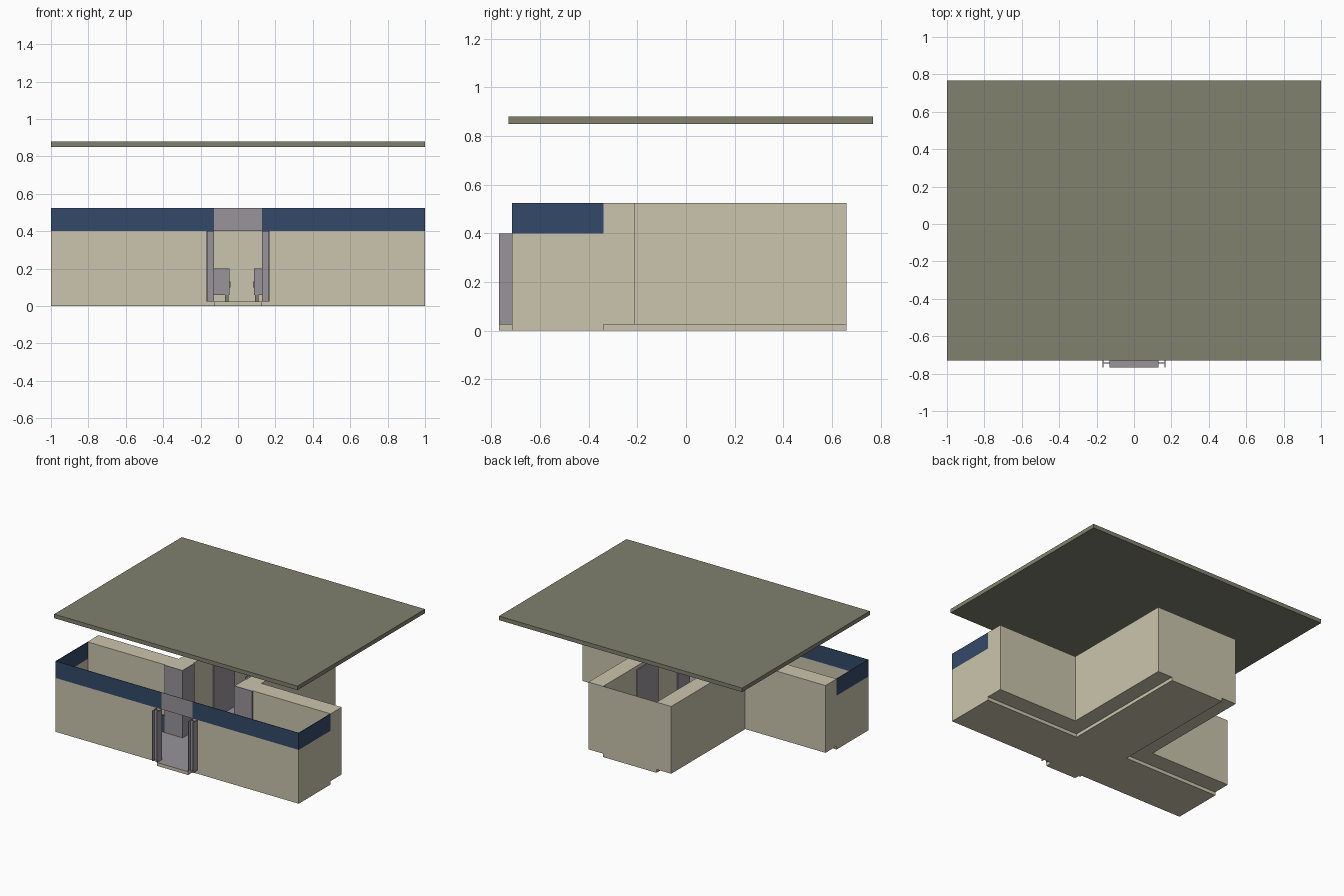
import bpy, bmesh

cube = bpy.data.objects.get("Cube")
if cube:
    bpy.data.objects.remove(cube, do_unlink=True)


def material(name, hex_code):
    srgb = [int(hex_code[i:i + 2], 16) / 255 for i in (0, 2, 4)]
    col = [c / 12.92 if c < 0.04 else ((c + 0.055) / 1.055) ** 2.4 for c in srgb] + [1]
    m = bpy.data.materials.new(name)
    m.use_nodes = True
    m.diffuse_color = col
    bsdf = m.node_tree.nodes["Principled BSDF"]
    bsdf.inputs["Base Color"].default_value = col
    bsdf.inputs["Roughness"].default_value = 0.9
    return m


BEIGE = material("beige plaster", "cac5ad")
BLUE = material("navy blue", "34496a")
GRAY = material("warm gray", "98949a")
OLIVE = material("olive gray roof", "81816f")


def prism(name, outline, z0, z1, mat, top=None):
    """Extrude a plan outline upward; top is an optional material for upward faces."""
    bm = bmesh.new()
    face = bm.faces.new([bm.verts.new((x, y, z0)) for x, y in outline])
    ext = bmesh.ops.extrude_face_region(bm, geom=[face])
    verts = [v for v in ext["geom"] if isinstance(v, bmesh.types.BMVert)]
    bmesh.ops.translate(bm, verts=verts, vec=(0, 0, z1 - z0))
    bmesh.ops.recalc_face_normals(bm, faces=bm.faces)
    if top:
        for f in bm.faces:
            f.material_index = int(f.normal.z > 0.5)
    mesh = bpy.data.meshes.new(name)
    bm.to_mesh(mesh)
    bm.free()
    mesh.materials.append(mat)
    if top:
        mesh.materials.append(top)
    ob = bpy.data.objects.new(name, mesh)
    bpy.context.collection.objects.link(ob)
    return ob


def box(name, x, y, z, mat, top=None):
    outline = [(x[0], y[0]), (x[1], y[0]), (x[1], y[1]), (x[0], y[1])]
    return prism(name, outline, z[0], z[1], mat, top)


def mirrored(ob):
    ob.modifiers.new("Mirror", 'MIRROR').use_axis[0] = True
    return ob


# Main plan lines
FRONT, INNER, BACK, REAR = -0.715, -0.34, -0.21, 0.66
HALL, HALL_OUT, DOOR = 0.22, 0.34, 0.127
FLOOR, BAND, TOP = 0.025, 0.4, 0.525
T = 0.004

# Floor slab with doorstep
right = [(DOOR, -0.768), (DOOR, FRONT), (1, FRONT), (1, INNER), (HALL, INNER), (HALL, REAR)]
left = [(-x, y) for x, y in reversed(right)]
prism("floor", right + left, 0, FLOOR, BEIGE, GRAY)

# Thick walls: rear of the front wing and sides of the rear wing
wall = [(HALL, INNER), (1, INNER), (1, BACK), (HALL_OUT, BACK), (HALL_OUT, REAR), (HALL, REAR)]
mirrored(prism("thick_walls", wall, FLOOR, TOP, BEIGE))

# Thin outer shell, with navy band above
for name, z0, z1, mat in (("wall", FLOOR, BAND, BEIGE), ("band", BAND, TOP, BLUE)):
    mirrored(box("front_" + name, (DOOR, 1), (FRONT, FRONT + T), (z0, z1), mat))
    mirrored(box("side_" + name, (1 - T, 1), (FRONT + T, INNER), (z0, z1), mat))
box("rear_wall", (-HALL, HALL), (REAR - T, REAR), (FLOOR, TOP), BEIGE)

# Entrance: panel above and a thin post on each side
box("entrance_panel", (-DOOR, DOOR), (FRONT, FRONT + T), (BAND, TOP), GRAY)
for name, x, y in (("inner", (DOOR, DOOR + T), (-0.768, FRONT)),
                   ("outer", (0.168 - T, 0.168), (-0.768, FRONT)),
                   ("face", (DOOR + T, 0.168 - T), (-0.745, -0.745 + T))):
    mirrored(box("entrance_post_" + name, x, y, (FLOOR, BAND), GRAY))

# Gray linings at the hall mouth and panels on the hall walls
lining = [(HALL - 0.008, INNER - 0.008), (0.36, INNER - 0.008), (0.36, INNER),
          (HALL, INNER), (HALL, BACK), (HALL - 0.008, BACK)]
mirrored(prism("hall_corner_lining", lining, FLOOR, TOP, GRAY))
mirrored(box("hall_door", (HALL - 0.008, HALL), (0.02, 0.27), (FLOOR, 0.5), GRAY))

# Low navy trim inside the front wing
mirrored(box("inner_trim", (0.36, 0.98), (INNER - 0.006, INNER), (FLOOR, 0.15), BLUE))


# Chairs along the hall walls; side is -1 or 1
def chair(prefix, side, edge, y, height):
    def part(name, a, b, yy, z, mat=GRAY):
        xs = sorted((side * a, side * b))
        box(prefix + "_" + name, xs, yy, z, mat)
    wall_x = HALL - 0.015
    part("seat", edge, wall_x, (y, y + 0.14), (0.1, 0.13))
    part("back", 0.13 if edge < 0.06 else 0.17, wall_x, (y, y + 0.14), (0.13, height))
    for i, yy in enumerate((y - 0.02, y + 0.14)):
        part("arm_%d" % i, edge + 0.005, wall_x, (yy, yy + 0.02), (0.06, 0.2))
        for j, a in enumerate((edge + 0.01, wall_x - 0.03)):
            part("leg_%d_%d" % (i, j), a, a + 0.02, (yy, yy + 0.02), (FLOOR, 0.1), OLIVE)


chair("left_chair", 1, 0.08, 0.4, 0.19)
chair("right_chair", -1, 0.04, 0.4, 0.215)

# Floating flat roof
box("roof", (-1, 1), (-0.73, 0.768), (0.85, 0.88), OLIVE)
